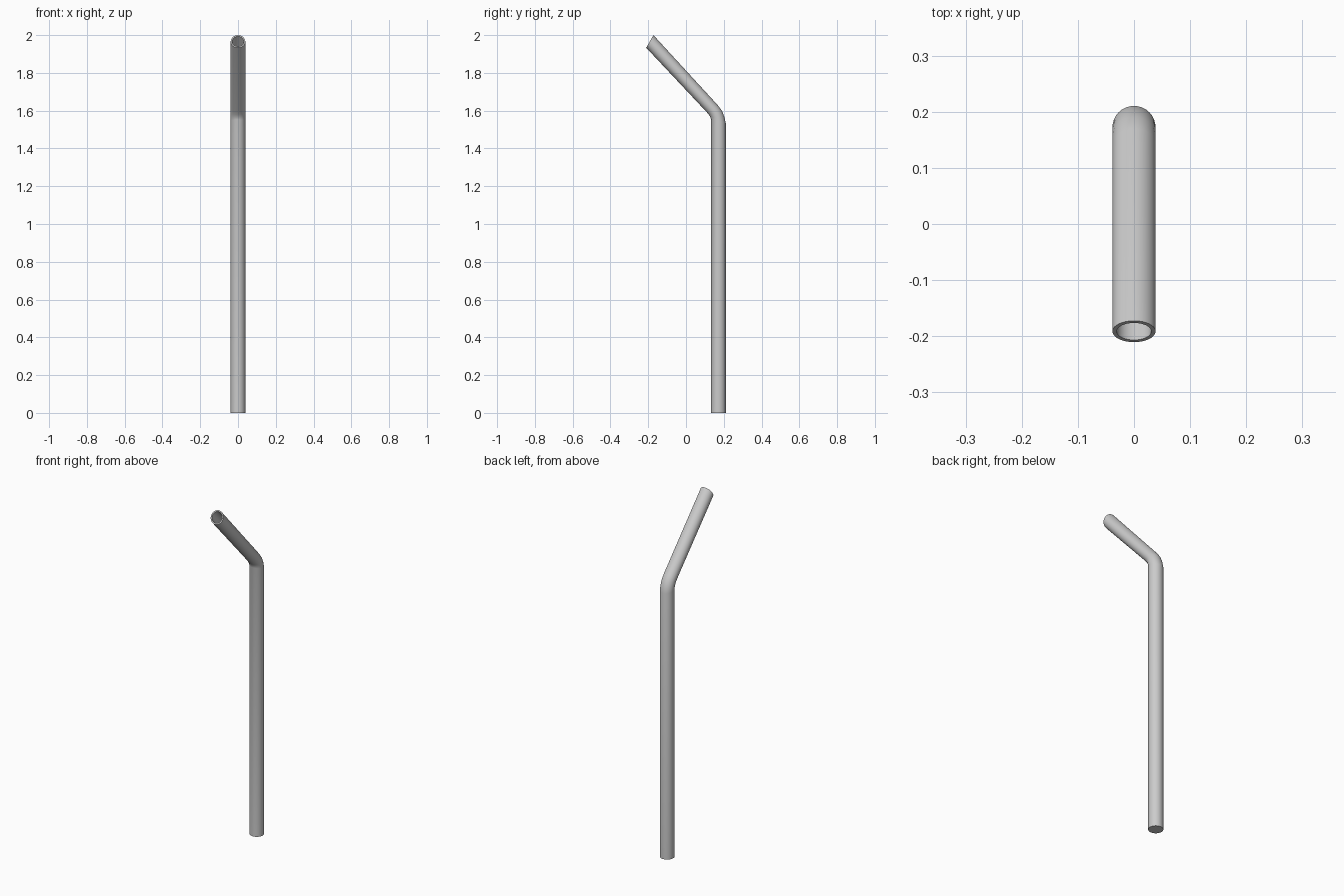
import bpy, bmesh, math

if "Cube" in bpy.data.objects:
    bpy.data.objects.remove(bpy.data.objects["Cube"])

SIDES = 32
R = 0.0385      # tube radius
WALL = 0.8      # bore to outer radius ratio

# Cross-sections along the tube: back edge (y, z), front edge (y, z)
SECTIONS = [
    ((0.2105, 0.0), (0.1335, 0.0)),
    ((0.2105, 1.535), (0.1335, 1.552)),
    ((0.203, 1.567), (0.129, 1.566)),
    ((0.191, 1.599), (0.121, 1.578)),
    ((0.170, 1.627), (0.108, 1.594)),
    ((-0.1725, 2.0), (-0.2105, 1.933)),
]


def ring(bm, back, front, k, dz=0.0):
    cy, cz = (back[0] + front[0]) / 2, (back[1] + front[1]) / 2
    hy, hz = (back[0] - front[0]) / 2, (back[1] - front[1]) / 2
    verts = []
    for i in range(SIDES):
        a = 2 * math.pi * i / SIDES
        c, s = math.cos(a) * k, math.sin(a) * k
        verts.append(bm.verts.new((R * c, cy + hy * s, cz + hz * s + dz)))
    return verts


# Hollow bent tube: outer wall up, rim, bore back down, closed bottom
bm = bmesh.new()
rings = [ring(bm, b, f, 1.0) for b, f in SECTIONS]
rings += [ring(bm, b, f, WALL, 0.008 if b[1] == 0 else 0.0)
          for b, f in reversed(SECTIONS)]
for lo, hi in zip(rings, rings[1:]):
    for i in range(SIDES):
        j = (i + 1) % SIDES
        bm.faces.new((lo[i], lo[j], hi[j], hi[i]))
bm.faces.new(list(reversed(rings[0])))
bm.faces.new(rings[-1])
bmesh.ops.recalc_face_normals(bm, faces=bm.faces)

mesh = bpy.data.meshes.new("bent_straw")
bm.to_mesh(mesh)
bm.free()
straw = bpy.data.objects.new("bent_straw", mesh)
bpy.context.collection.objects.link(straw)
bpy.context.view_layer.objects.active = straw
straw.select_set(True)
bpy.ops.object.shade_smooth_by_angle(angle=math.radians(40))
